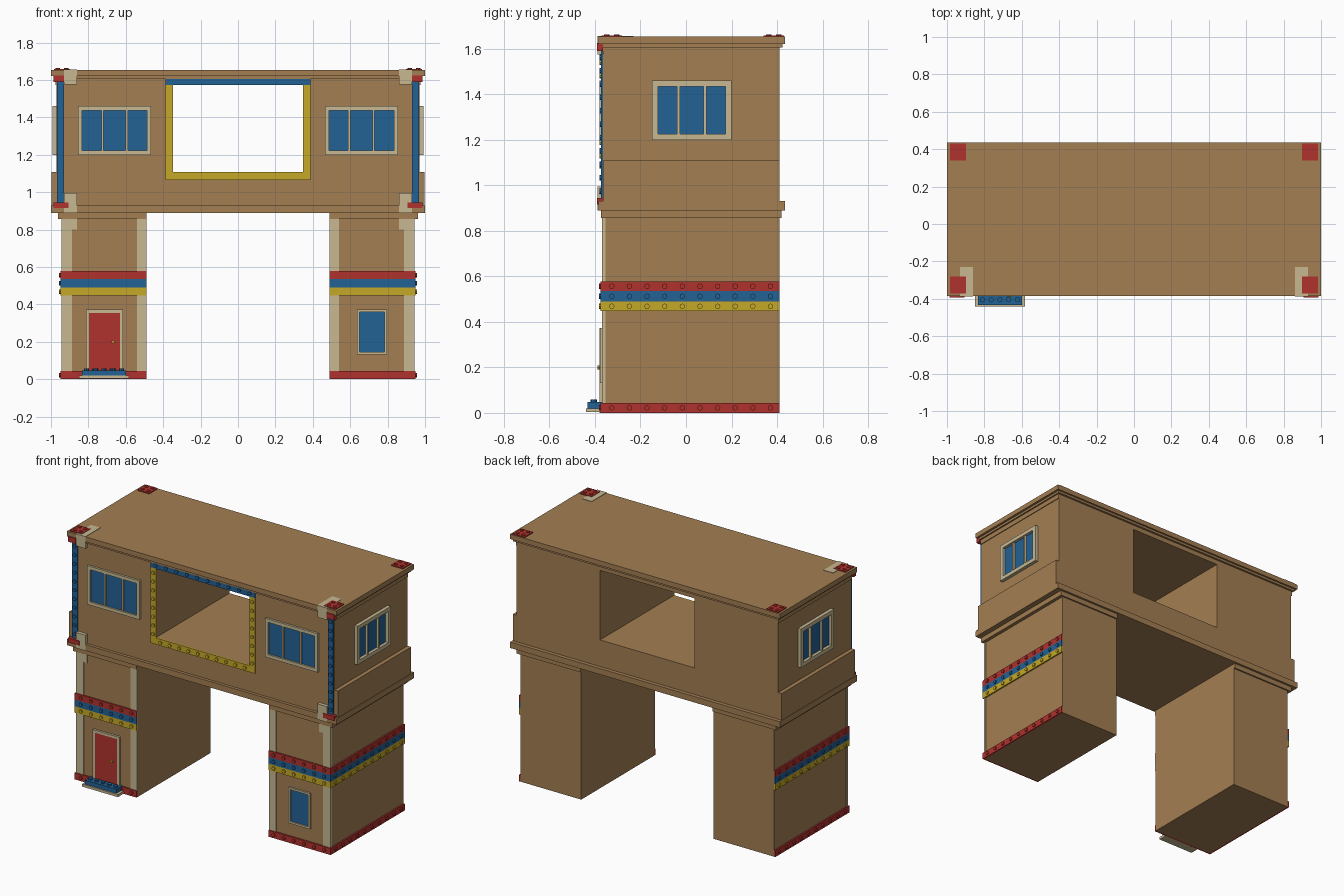
import bpy
import bmesh
from mathutils import Vector, Matrix

if "Cube" in bpy.data.objects:
    bpy.data.objects.remove(bpy.data.objects["Cube"], do_unlink=True)


def material(name, r, g, b):
    mat = bpy.data.materials.new(name)
    mat.use_nodes = True
    mat.diffuse_color = (r, g, b, 1)
    mat.node_tree.nodes["Principled BSDF"].inputs["Base Color"].default_value = (r, g, b, 1)
    return mat


BROWN = material("tan brown", .37, .21, .085)
CREAM = material("cream", .57, .48, .29)
RED = material("brick red", .434, .032, .026)
BLUE = material("brick blue", .017, .122, .296)
YELLOW = material("brick yellow", .558, .392, .021)

FRONT, BACK = -.365, .41      # wall planes
SIDE = .97                    # outer wall of the upper storey
INNER, OUTER = .49, .94       # tower walls


class Part:
    """Collects boxes and studs of one colour into one object."""

    def __init__(self, name, mat, mirror=True):
        self.name, self.mat, self.mirror = name, mat, mirror
        self.bm = bmesh.new()

    def box(self, x, y, z):
        lo, hi = Vector((x[0], y[0], z[0])), Vector((x[1], y[1], z[1]))
        m = Matrix.Translation((lo + hi) / 2) @ Matrix.Diagonal((hi - lo).to_4d())
        m[3][3] = 1
        bmesh.ops.create_cube(self.bm, size=1, matrix=m)
        return self

    def studs(self, start, end, count, normal, radius=.012, height=.007):
        """Evenly spaced studs from start to end, standing along normal."""
        start, end, normal = Vector(start), Vector(end), Vector(normal)
        turn = normal.to_track_quat("Z", "Y").to_matrix().to_4x4()
        for i in range(count):
            p = start.lerp(end, (i + .5) / count) + normal * height / 2
            bmesh.ops.create_cone(self.bm, cap_ends=True, segments=8, radius1=radius,
                                  radius2=radius, depth=height,
                                  matrix=Matrix.Translation(p) @ turn)
        return self

    def done(self):
        mesh = bpy.data.meshes.new(self.name)
        self.bm.to_mesh(mesh)
        self.bm.free()
        mesh.materials.append(self.mat)
        ob = bpy.data.objects.new(self.name, mesh)
        bpy.context.collection.objects.link(ob)
        if self.mirror:
            mod = ob.modifiers.new("Mirror", "MIRROR")
            mod.use_mirror_merge = False
        return ob


OUT, AHEAD, UP = (1, 0, 0), (0, -1, 0), (0, 0, 1)
depth = (FRONT, BACK)

# Towers and the upper storey around the opening
Part("tower", BROWN).box((INNER, OUTER), depth, (0, .86)).done()
Part("tower_cornice", BROWN).box((INNER, .963), (-.374, .42), (.857, .89)).done()
Part("floor_cornice", BROWN).box((0, 1), (-.385, .435), (.89, .93)).done()
Part("floor_band", BROWN).box((0, .997), depth, (.93, 1.108)).done()
Part("upper_wall", BROWN).box((.35, SIDE), depth, (1.108, 1.574)).done()
roof = Part("roof", BROWN)
roof.box((0, .975), depth, (1.574, 1.605))
roof.box((0, .985), (-.374, .424), (1.605, 1.62))
roof.box((0, 1), (-.385, .435), (1.62, 1.653)).done()

# Pale corner strips on the tower fronts
strips = Part("corner_strips", CREAM)
strips.box((INNER, .54), (FRONT - .004, FRONT), (.04, .857))
strips.box((.888, OUTER + .003), (FRONT - .004, FRONT + .012), (.04, .857))
strips.box((.86, .888), (FRONT - .004, FRONT), (.8, .857)).done()

# Pale patches behind the corner plates
patch = Part("corner_patches", CREAM)
patch.box((.86, .93), (-.388, FRONT), (1.575, 1.656))
patch.box((.86, .93), (-.388, -.23), (1.65, 1.656))
patch.box((.86, .93), (-.388, FRONT), (.89, .995)).done()

# Studded plates: one strip wraps the front and the outer side of each tower
def tower_band(name, mat, low, high):
    mid = (low + high) / 2
    band = Part(name, mat)
    band.box((INNER, OUTER + .01), (FRONT - .01, FRONT), (low, high))
    band.box((OUTER, OUTER + .01), depth, (low, high))
    band.studs((INNER, FRONT - .01, mid), (OUTER, FRONT - .01, mid), 6, AHEAD)
    band.studs((OUTER + .01, FRONT, mid), (OUTER + .01, BACK, mid), 10, OUT)
    band.done()


tower_band("base_band", RED, 0, .044)
tower_band("lower_stripe", YELLOW, .447, .49)
tower_band("middle_stripe", BLUE, .49, .535)
tower_band("upper_stripe", RED, .535, .578)

# Studded bars around the opening and at the outer corners
FACE = FRONT - .009
face = (FACE, FRONT)
Part("opening_top_bar", BLUE).box((0, .387), face, (1.572, 1.615)) \
    .studs((0, FACE, 1.594), (.387, FACE, 1.594), 5, AHEAD).done()
bars = Part("opening_bars", YELLOW)
bars.box((.348, .387), face, (1.065, 1.572)).box((0, .348), face, (1.065, 1.108))
bars.studs((.367, FACE, 1.1), (.367, FACE, 1.57), 8, AHEAD)
bars.studs((0, FACE, 1.086), (.348, FACE, 1.086), 5, AHEAD).done()
Part("corner_column", BLUE).box((.93, .968), face, (.945, 1.592)) \
    .studs((.949, FACE, .945), (.949, FACE, 1.592), 11, AHEAD).done()

# Red plates capping the columns and the roof corners
caps = Part("column_caps", RED)
caps.box((.93, .987), (-.392, FRONT), (1.59, 1.625))
caps.box((.905, .987), (-.392, FRONT), (.915, .945)).done()
plates = Part("roof_plates", RED)
for y in (-.372, .34):
    plates.box((.897, .985), (y, y + .09), (1.65, 1.659))
    for dy in (.023, .067):
        plates.studs((.897, y + dy, 1.658), (.985, y + dy, 1.658), 2, UP, height=.005)
plates.done()


# Windows: horizontal span, height span, pane count, on the front or the outer side
def window(name, span, z, panes, side=False, mirror=True, rim=.022, proud=.02):
    frame = Part(name + "_frame", CREAM, mirror)
    glass = Part(name + "_glass", BLUE, mirror)

    def put(part, a, b, low, high, out):
        if side:
            part.box((SIDE, SIDE + out), (a, b), (low, high))
        else:
            part.box((a, b), (FRONT - out, FRONT), (low, high))

    (a, b), (low, high) = span, z
    for c in (a, b - rim):
        put(frame, c, c + rim, low, high, proud)
    for c in (low, high - rim):
        put(frame, a + rim, b - rim, c, c + rim, proud)
    for i in range(1, panes):
        c = a + (b - a) * i / panes
        put(frame, c - .006, c + .006, low + rim, high - rim, proud * .8)
    put(glass, a + rim, b - rim, low + rim, high - rim, .003)
    frame.done()
    glass.done()


window("front_window", (.465, .855), (1.2, 1.46), 3, proud=.014)
window("side_window", (-.15, .2), (1.2, 1.46), 3, side=True, rim=.026, proud=.023)
window("tower_window", (.636, .797), (.132, .372), 1, mirror=False, rim=.013, proud=.012)

# Door with knob and front step on the right tower
door_frame = Part("door_frame", CREAM, False)
for x in (-.813, -.632):
    door_frame.box((x, x + .017), (FRONT - .014, FRONT), (0, .372))
door_frame.box((-.796, -.632), (FRONT - .014, FRONT), (.355, .372)).done()
Part("door", RED, False).box((-.796, -.632), (FRONT - .011, FRONT), (.03, .355)).done()
Part("door_knob", YELLOW, False) \
    .studs((-.668, FRONT - .01, .2), (-.668, FRONT - .01, .2), 1, AHEAD, .009, .014).done()
Part("step_base", CREAM, False).box((-.85, -.583), (-.44, FRONT), (.003, .02)).done()
step = Part("step", BLUE, False).box((-.834, -.6), (-.432, FRONT), (.02, .048))
step.studs((-.834, -.405, .048), (-.6, -.405, .048), 5, UP, .014, .01).done()
